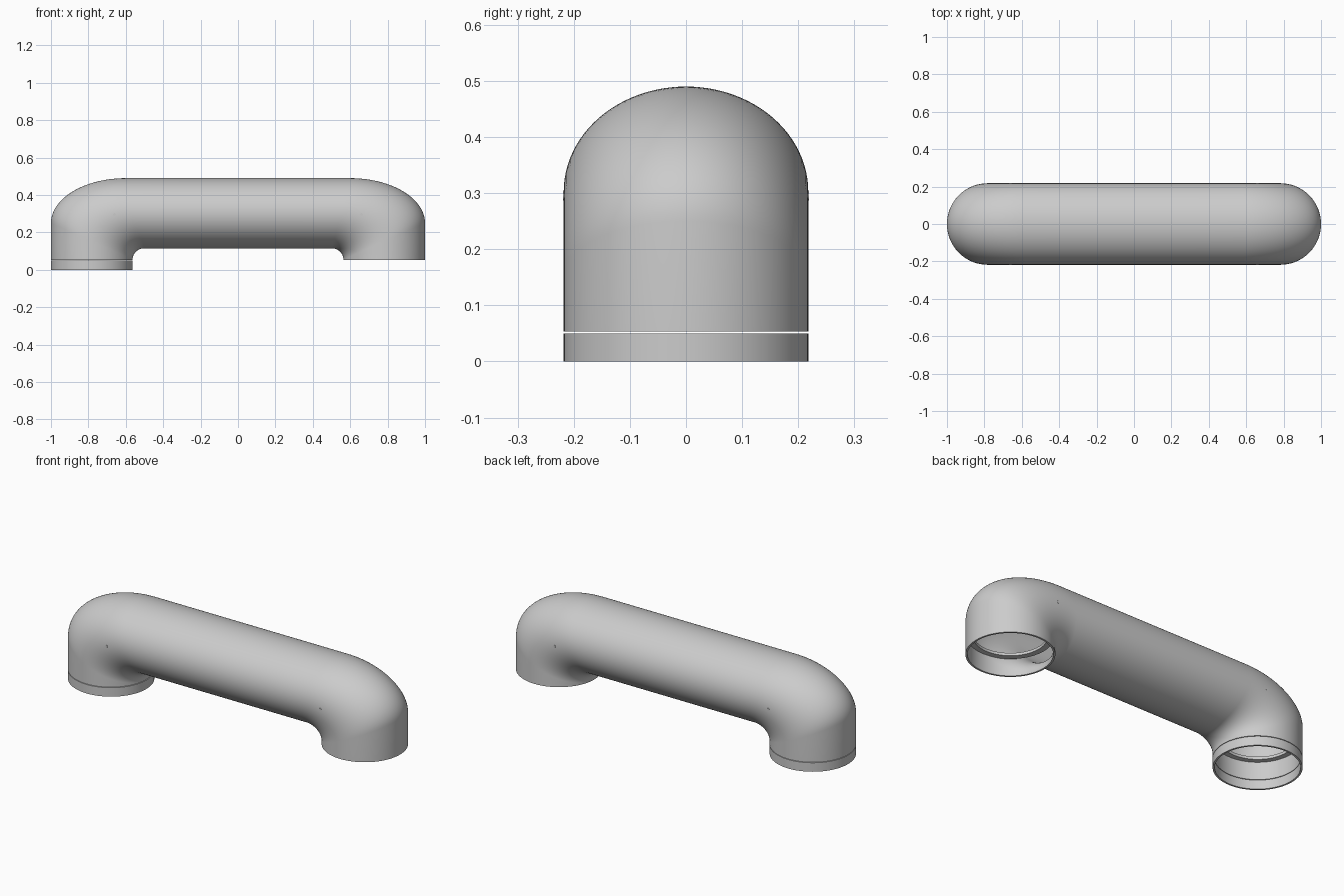
import bpy, bmesh, math
from mathutils import Vector

old = bpy.data.objects.get("Cube")
if old:
    bpy.data.objects.remove(old, do_unlink=True)

R = 0.218            # half width of the tube
LEG = 1 - R          # leg axis distance from the centre
FOOT = 0.053         # lower rim of both legs
SIDES = 96

gray = bpy.data.materials.new("plain gray")
gray.use_nodes = True
color = (0.6, 0.6, 0.6, 1)
gray.diffuse_color = color
gray.node_tree.nodes["Principled BSDF"].inputs["Base Color"].default_value = color


def loft(name, rings, closed, angle=40):
    """Skin a list of vertex rings; closed joins the last ring to the first."""
    bm = bmesh.new()
    loops = [[bm.verts.new(p) for p in ring] for ring in rings]
    pairs = list(zip(loops, loops[1:]))
    if closed:
        pairs.append((loops[-1], loops[0]))
    else:
        bm.faces.new(loops[0])
        bm.faces.new(loops[-1])
    for a, b in pairs:
        n = len(a)
        for i in range(n):
            j = (i + 1) % n
            bm.faces.new((a[i], a[j], b[j], b[i]))
    bmesh.ops.recalc_face_normals(bm, faces=bm.faces)
    mesh = bpy.data.meshes.new(name)
    bm.to_mesh(mesh)
    bm.free()
    mesh.materials.append(gray)
    obj = bpy.data.objects.new(name, mesh)
    bpy.context.collection.objects.link(obj)
    bpy.ops.object.select_all(action="DESELECT")
    obj.select_set(True)
    bpy.context.view_layer.objects.active = obj
    bpy.ops.object.shade_smooth_by_angle(angle=math.radians(angle))
    return obj


def section(outer, inner, scale=1.0):
    """Ellipse spanning the outer and inner bend points, full width across y."""
    o, i = Vector((outer[0], 0, outer[1])), Vector((inner[0], 0, inner[1]))
    mid, half = (o + i) / 2, (o - i) / 2 * scale
    side = Vector((0, R * scale, 0))
    turns = [2 * math.pi * k / SIDES for k in range(SIDES)]
    return [mid + half * math.cos(a) + side * math.sin(a) for a in turns]


def circle(x, z, r):
    turns = [2 * math.pi * k / SIDES for k in range(SIDES)]
    return [(x + r * math.cos(a), r * math.sin(a), z) for a in turns]


def collar(name, x, low, high, r_out, r_in):
    loft(name, [circle(x, low, r_out), circle(x, high, r_out),
                circle(x, high, r_in), circle(x, low, r_in)], True)


# Bend outline: straight leg, elliptical bend, straight span
inner_x = -LEG + R
path = [((-1, FOOT), (inner_x, FOOT))]
STEPS = 28
for k in range(STEPS + 1):
    a = math.pi / 2 * k / STEPS
    c, s = math.cos(a), math.sin(a)
    path.append(((-0.6 - 0.4 * c, 0.25 + 0.24 * s),
                 (-0.5 + (inner_x + 0.5) * c, FOOT + 0.001 + 0.061 * s)))
path.append(((-0.3, 0.49), (-0.3, 0.115)))
mirrored = [((-o[0], o[1]), (-i[0], i[1])) for o, i in reversed(path)]
path += mirrored

# Hollow tube body
skin = [section(o, i) for o, i in path]
lining = [section(o, i, 0.955) for o, i in reversed(path)]
loft("tube_body", skin + lining, True)

# Separate end ring under the right leg
collar("end_ring", -LEG, 0, 0.05, R, R * 0.955)

# Stop flange inside each leg and small pins on front and back
for sx, side in ((-1, "right"), (1, "left")):
    collar(side + "_inner_flange", sx * LEG, 0.15, 0.165, 0.212, 0.18)
    for sy, face in ((-1, "front"), (1, "back")):
        rings = []
        for y in (0.211, 0.2195):
            rings.append([(sx * 0.66 + 0.008 * math.cos(a), sy * y,
                           0.295 + 0.008 * math.sin(a))
                          for a in (2 * math.pi * k / 16 for k in range(16))])
        loft(f"{side}_{face}_pin", rings, False)
